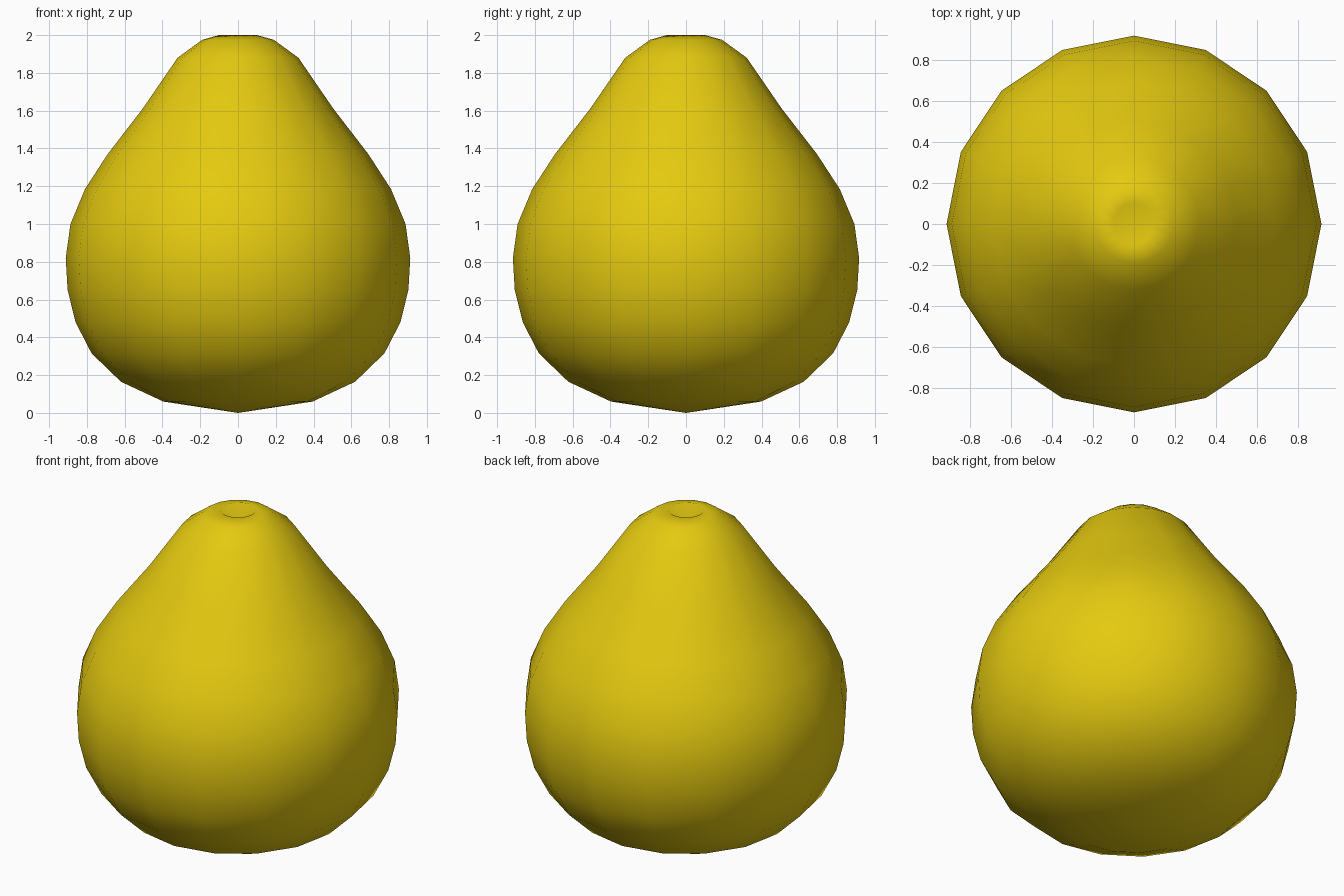
import bpy, bmesh, math

if "Cube" in bpy.data.objects:
    bpy.data.objects.remove(bpy.data.objects["Cube"])

# Pear profile (radius, height), between the bottom point and the top dimple
profile = [(0.395, 0.06), (0.62, 0.165), (0.775, 0.315), (0.86, 0.48),
           (0.902, 0.65), (0.912, 0.82), (0.887, 1.0), (0.81, 1.185),
           (0.69, 1.37), (0.505, 1.61), (0.32, 1.88), (0.19, 1.975), (0.1, 2.0)]
SIDES = 16

bm = bmesh.new()
rings = []
for r, z in profile:
    rings.append([bm.verts.new((r * math.cos(a), r * 1.005 * math.sin(a), z))
                  for a in (2 * math.pi * i / SIDES for i in range(SIDES))])
bottom = bm.verts.new((0, 0, 0))
dimple = bm.verts.new((0, 0, 1.925))

# Skin between rings, then close both ends with fans
for i in range(SIDES):
    j = (i + 1) % SIDES
    for lo, hi in zip(rings, rings[1:]):
        bm.faces.new((lo[i], lo[j], hi[j], hi[i]))
    bm.faces.new((bottom, rings[0][j], rings[0][i]))
    bm.faces.new((dimple, rings[-1][i], rings[-1][j]))
for f in bm.faces:
    f.smooth = True

mesh = bpy.data.meshes.new("pear_body")
bm.to_mesh(mesh)
bm.free()

# Yellow skin
skin = bpy.data.materials.new("pear yellow")
skin.diffuse_color = (0.78, 0.59, 0.005, 1)
skin.use_nodes = True
skin.node_tree.nodes["Principled BSDF"].inputs["Base Color"].default_value = skin.diffuse_color
mesh.materials.append(skin)
pear = bpy.data.objects.new("pear_body", mesh)
bpy.context.collection.objects.link(pear)
